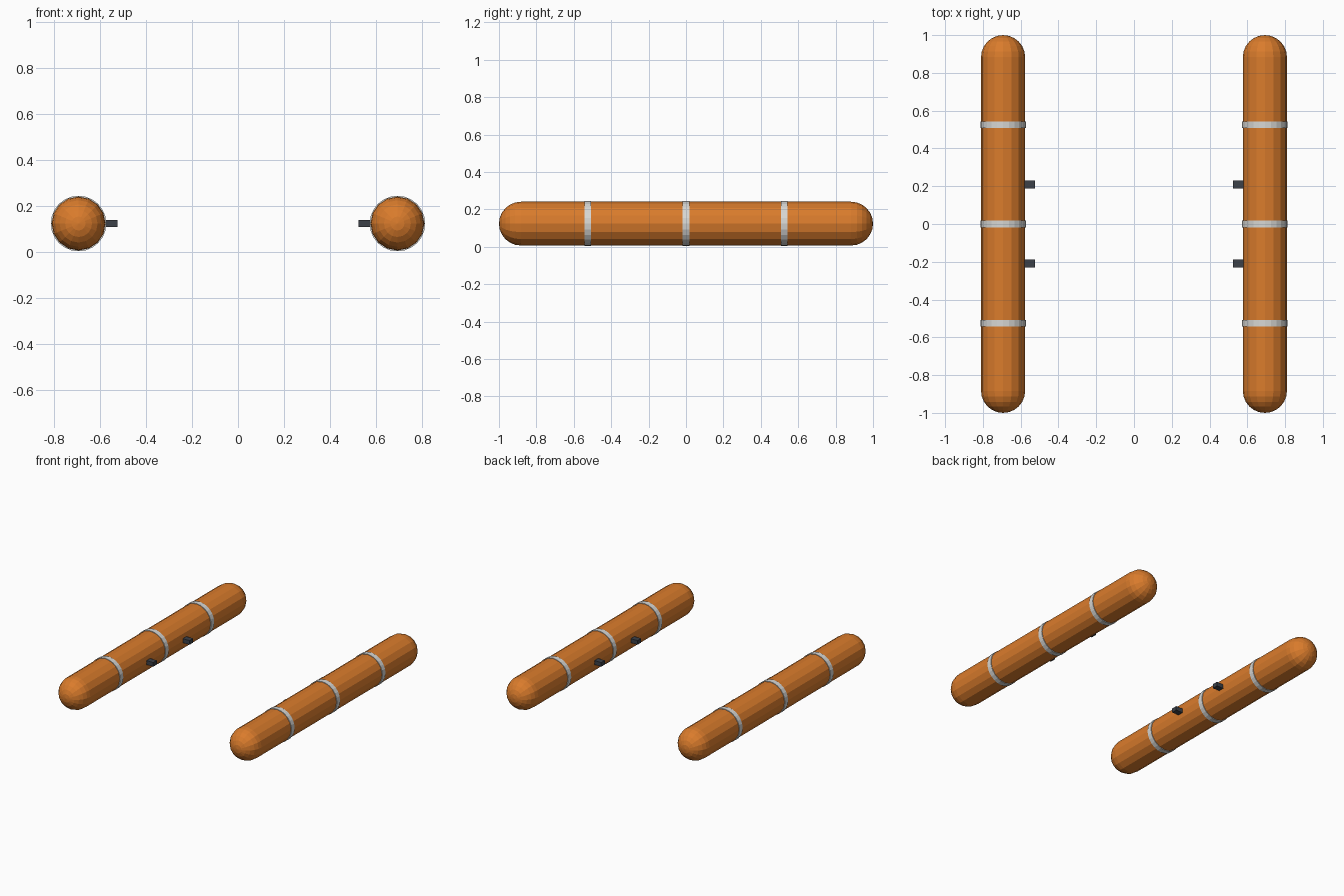
import bpy, bmesh, math
from mathutils import Matrix

if "Cube" in bpy.data.objects:
    bpy.data.objects.remove(bpy.data.objects["Cube"])

R, CX, CZ, BAND = 0.117, 0.693, 0.124, 0.1205
SIDES = 16


def material(name, col):
    m = bpy.data.materials.new(name)
    m.diffuse_color = (*col, 1)
    m.use_nodes = True
    m.node_tree.nodes["Principled BSDF"].inputs["Base Color"].default_value = m.diffuse_color
    return m


ORANGE = material("orange rubber", (0.70, 0.20, 0.025))
GREY = material("light grey strap", (0.68, 0.68, 0.66))
DARK = material("dark bracket", (0.045, 0.052, 0.065))


def finish(name, bm, mat):
    bmesh.ops.recalc_face_normals(bm, faces=bm.faces)
    me = bpy.data.meshes.new(name)
    bm.to_mesh(me)
    bm.free()
    me.materials.append(mat)
    ob = bpy.data.objects.new(name, me)
    bpy.context.collection.objects.link(ob)
    return ob


for label, s in (("left", -1), ("right", 1)):
    # capsule float: a sphere with its poles along y, stretched at the equator
    bm = bmesh.new()
    bmesh.ops.create_uvsphere(bm, u_segments=SIDES, v_segments=12, radius=R)
    bmesh.ops.rotate(bm, verts=bm.verts, matrix=Matrix.Rotation(math.pi / 2, 3, 'X'))
    ring = [e for e in bm.edges if all(abs(v.co.y) < 1e-5 for v in e.verts)]
    bmesh.ops.split_edges(bm, edges=ring)
    for f in bm.faces:
        side = math.copysign(1, f.calc_center_median().y)
        for v in f.verts:
            v.tag = side > 0
    for v in bm.verts:
        v.co.y += (1 - R) * (1 if v.tag else -1)
    bmesh.ops.bridge_loops(bm, edges=[e for e in bm.edges if e.is_boundary])
    bmesh.ops.translate(bm, verts=bm.verts, vec=(s * CX, 0, CZ))
    finish(label + "_float", bm, ORANGE)

    # three straps around the float
    for i, y in enumerate((-0.525, 0, 0.525)):
        bm = bmesh.new()
        bmesh.ops.create_cone(bm, cap_ends=True, segments=24, radius1=BAND,
                              radius2=BAND, depth=0.036)
        bmesh.ops.rotate(bm, verts=bm.verts, matrix=Matrix.Rotation(math.pi / 2, 3, 'X'))
        bmesh.ops.translate(bm, verts=bm.verts, vec=(s * CX, y, CZ))
        finish(f"{label}_strap_{i + 1}", bm, GREY)

    # two mounting brackets on the inner side
    for i, y in enumerate((-0.21, 0.21)):
        bm = bmesh.new()
        bmesh.ops.create_cube(bm, size=1)
        bmesh.ops.scale(bm, verts=bm.verts, vec=(0.08, 0.042, 0.03))
        bmesh.ops.translate(bm, verts=bm.verts, vec=(s * 0.564, y, CZ))
        finish(f"{label}_bracket_{i + 1}", bm, DARK)
